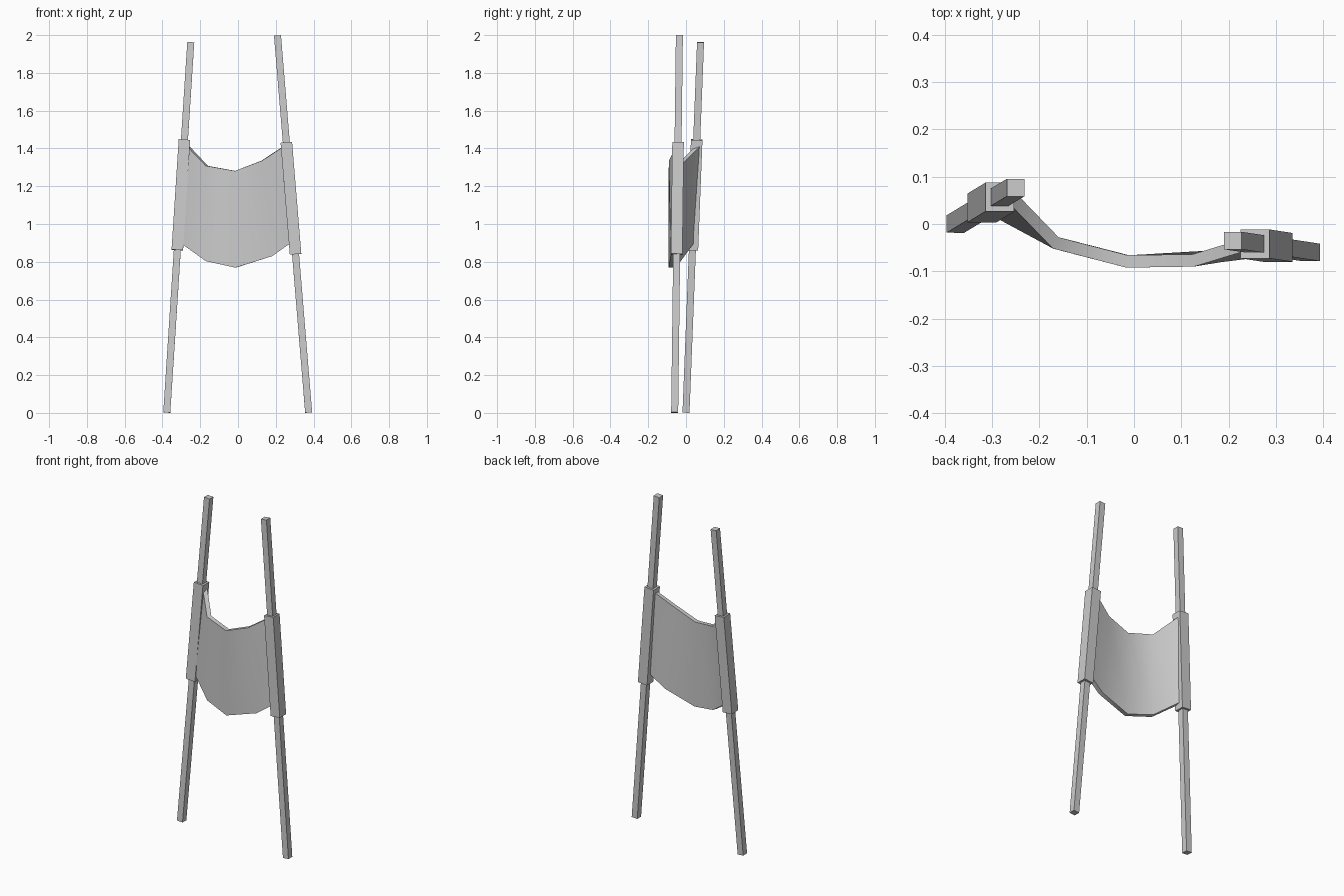
import bpy
from mathutils import Vector, Matrix

if "Cube" in bpy.data.objects:
    bpy.data.objects.remove(bpy.data.objects["Cube"])


def beam(name, a, b, width):
    """Square bar running from a to b, sides kept facing x and y."""
    z = (b - a).normalized()
    y = z.cross(Vector((1, 0, 0))).normalized()
    x = y.cross(z)
    rot = Matrix((x, y, z)).transposed()
    h = width / 2
    verts = [p + rot @ Vector((sx * h, sy * h, 0))
             for p in (a, b) for sx, sy in ((-1, -1), (1, -1), (1, 1), (-1, 1))]
    faces = [(3, 2, 1, 0), (4, 5, 6, 7)]
    faces += [(i, (i + 1) % 4, (i + 1) % 4 + 4, i + 4) for i in range(4)]
    return mesh_object(name, verts, faces)


def mesh_object(name, verts, faces):
    me = bpy.data.meshes.new(name)
    me.from_pydata(verts, [], faces)
    me.update()
    ob = bpy.data.objects.new(name, me)
    bpy.context.collection.objects.link(ob)
    return ob


# Leaning poles with a thicker sleeve where the panel is attached
poles = {
    "left": (Vector((-0.377, 0.0, 0.002)), Vector((-0.25, 0.077, 1.962)), 0.862, 1.446),
    "right": (Vector((0.374, -0.06, 0.002)), Vector((0.209, -0.035, 1.998)), 0.84, 1.432),
}
for side, (a, b, z0, z1) in poles.items():
    beam(side + "_pole", a, b, 0.037)
    at = lambda z: a.lerp(b, (z - a.z) / (b.z - a.z))
    beam(side + "_sleeve", at(z0), at(z1), 0.061)

# Sagging panel: middle line of its top and bottom edges
top = [(-0.262, 0.06, 1.41), (-0.165, -0.04, 1.308), (-0.015, -0.079, 1.281),
       (0.125, -0.077, 1.335), (0.24, -0.042, 1.41)]
bottom = [(-0.305, 0.035, 0.905), (-0.165, -0.04, 0.803), (-0.012, -0.079, 0.769),
          (0.18, -0.068, 0.83), (0.285, -0.055, 0.905)]
n = len(top)
panel = mesh_object("hanging_panel", bottom + top,
                    [(i, i + 1, n + i + 1, n + i) for i in range(n - 1)])
solid = panel.modifiers.new("thickness", "SOLIDIFY")
solid.thickness = 0.026
solid.offset = 0
solid.use_even_offset = True

# Smooth the folds of the panel, keep its rim sharp
bpy.context.view_layer.objects.active = panel
panel.select_set(True)
bpy.ops.object.modifier_apply(modifier=solid.name)
bpy.ops.object.shade_smooth_by_angle(angle=0.9)
